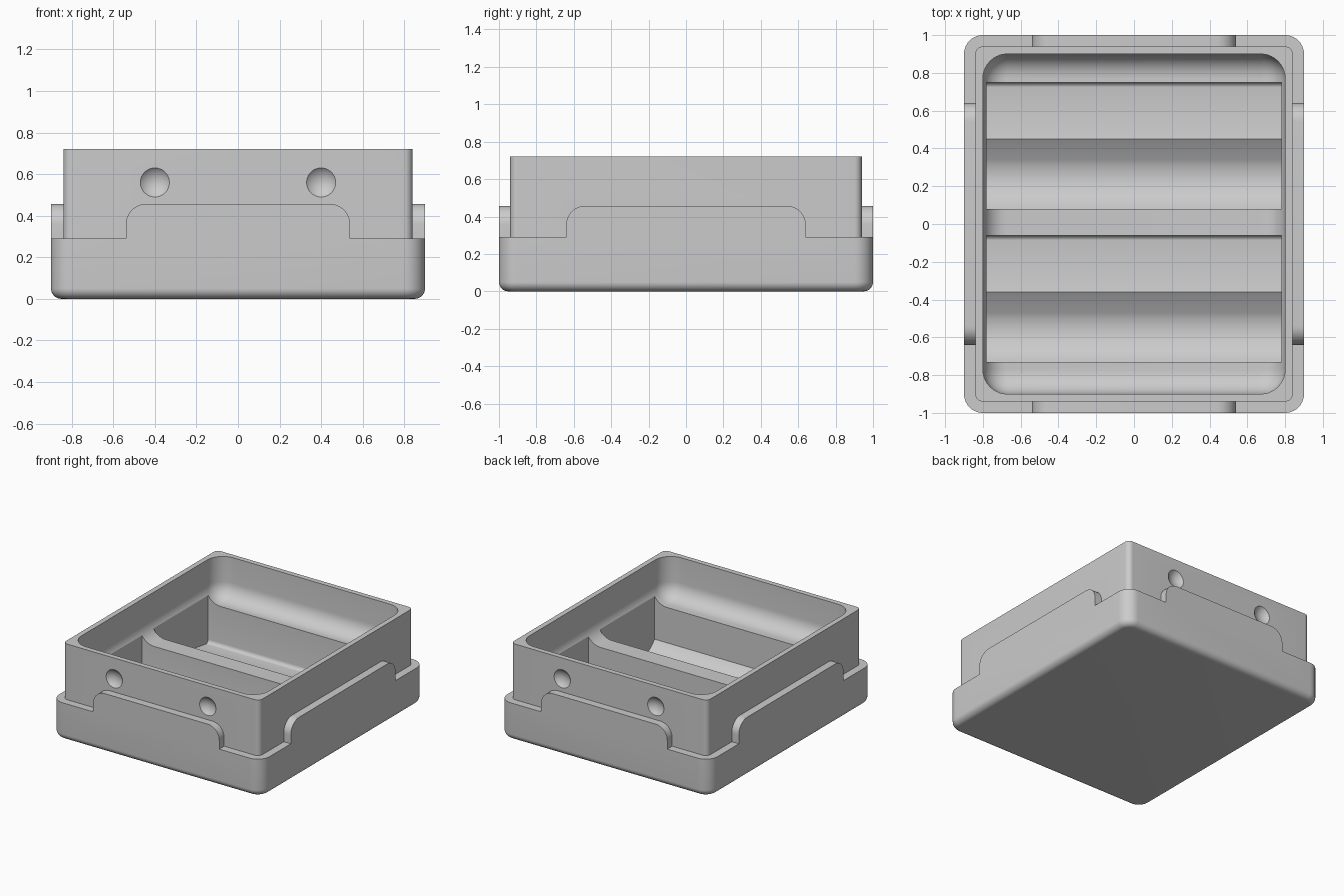
import bpy, bmesh
from math import sin, cos, pi, radians

if "Cube" in bpy.data.objects:
    bpy.data.objects.remove(bpy.data.objects["Cube"])

grey = bpy.data.materials.new("plain grey")
grey.use_nodes = True
GREY = (0.6, 0.6, 0.6, 1)
grey.diffuse_color = GREY
grey.node_tree.nodes["Principled BSDF"].inputs["Base Color"].default_value = GREY


def arc(cx, cy, r, a0, a1, n=10):
    """Points on an arc, angles in degrees."""
    steps = [radians(a0 + (a1 - a0) * i / n) for i in range(n + 1)]
    return [(cx + r * cos(a), cy + r * sin(a)) for a in steps]


def loft(name, loops):
    """Closed solid through matching loops of 3D points."""
    bm = bmesh.new()
    rings = [[bm.verts.new(p) for p in loop] for loop in loops]
    n = len(rings[0])
    for low, high in zip(rings, rings[1:]):
        for i in range(n):
            j = (i + 1) % n
            bm.faces.new((low[i], low[j], high[j], high[i]))
    bm.faces.new(rings[0][::-1])
    bm.faces.new(rings[-1])
    bmesh.ops.recalc_face_normals(bm, faces=bm.faces)
    mesh = bpy.data.meshes.new(name)
    bm.to_mesh(mesh)
    bm.free()
    mesh.materials.append(grey)
    obj = bpy.data.objects.new(name, mesh)
    bpy.context.collection.objects.link(obj)
    return obj


def rounded_block(name, hx, hy, r, z0, z1, fillet=0):
    """Upright block with rounded corners and an optional rounded bottom edge."""
    levels = [(0, z0)]
    if fillet:
        levels = [(fillet - u, z0 + fillet + v) for u, v in arc(0, 0, fillet, -90, 0)]
    levels.append((0, z1))
    loops = []
    for inset, z in levels:
        rr = r - inset
        loop = []
        for k, (sx, sy) in enumerate([(1, 1), (-1, 1), (-1, -1), (1, -1)]):
            loop += arc(sx * (hx - r), sy * (hy - r), rr, 90 * k, 90 * k + 90)
        loops.append([(x, y, z) for x, y in loop])
    return loft(name, loops)


def boolean(target, tool, operation="DIFFERENCE"):
    """Combine the tool into the target, then discard the tool."""
    mod = target.modifiers.new("cut", "BOOLEAN")
    mod.operation = operation
    mod.solver = "EXACT"
    mod.object = tool
    bpy.context.view_layer.objects.active = target
    bpy.ops.object.modifier_apply(modifier=mod.name)
    bpy.data.objects.remove(tool)


# Outer skirt, notched at the corners so a raised tab is left on each side
tray = rounded_block("tray", 0.9, 1.0, 0.1, 0, 0.457, 0.05)


def notch(edge):
    """Outline of the space beside a tab whose half width is edge."""
    curve = arc(edge - 0.1, 0.357, 0.1, 0, 90)
    return [(1.2, 0.29), (edge, 0.29)] + curve + [(edge - 0.1, 0.6), (1.2, 0.6)]


for s in (-1, 1):
    for t in (-1, 1):
        boolean(tray, loft("front_notch", [[(s * u, t * y, z) for u, z in notch(0.54)]
                                           for y in (0.9, 1.1)]))
        boolean(tray, loft("side_notch", [[(t * x, s * u, z) for u, z in notch(0.64)]
                                          for x in (0.8, 1.1)]))

# Inner box and its round-bottomed upper cavity
boolean(tray, rounded_block("inner_box", 0.84, 0.94, 0.04, 0.1, 0.72), "UNION")
boolean(tray, rounded_block("cavity", 0.8, 0.9, 0.13, 0.4, 0.9, 0.125))

# Two compartments, each with a tilted floor, a ridge and a scooped side
for y0 in (0.08, -0.73):
    scoop = arc(0.17, 0.25, 0.21, 216, 295)
    back = arc(0.64, 0.12, 0.03, -80, 0, 5)
    outline = [(0, 0.6)] + scoop + [(0.37, 0.135)] + back + [(0.67, 0.6)]
    boolean(tray, loft("compartment", [[(x, y0 + u, z) for u, z in outline]
                                       for x in (-0.78, 0.78)]))

# Shallow round dimples on the front and back walls
for x in (-0.4, 0.4):
    for y in (-1, 1):
        bpy.ops.mesh.primitive_uv_sphere_add(segments=64, ring_count=32, radius=0.0967,
                                             location=(x, y * 1.0067, 0.56))
        ball = bpy.context.object
        ball.data.materials.append(grey)
        # Keep the ball clear of the tab below it by scaling only where it meets the wall
        ball.rotation_euler.x = pi / 2
        boolean(tray, ball)

bpy.ops.object.select_all(action="DESELECT")
tray.select_set(True)
bpy.context.view_layer.objects.active = tray
bpy.ops.object.shade_smooth_by_angle(angle=radians(30))
